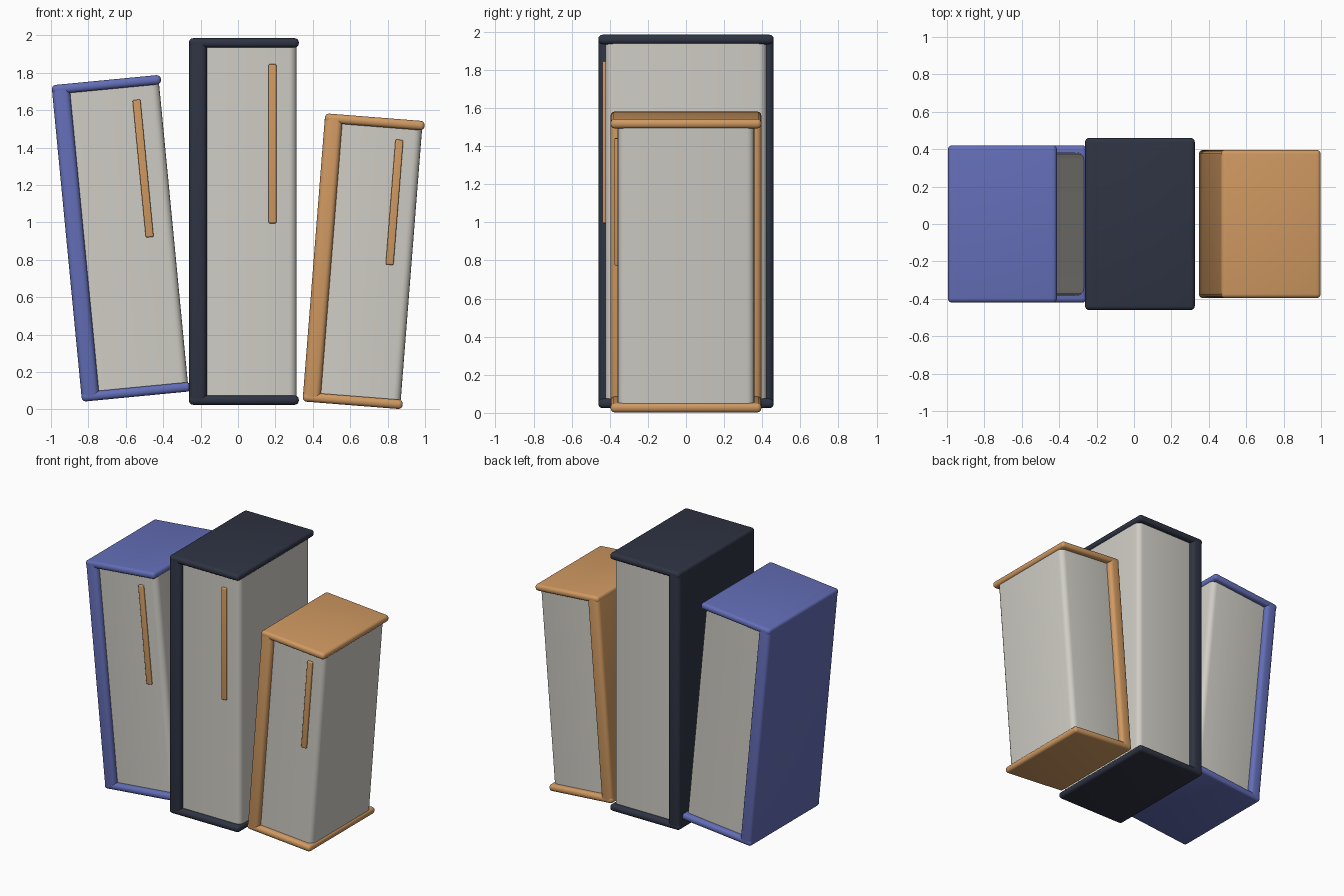
import bpy, bmesh
from math import radians
from mathutils import Matrix, Vector

if "Cube" in bpy.data.objects:
    bpy.data.objects.remove(bpy.data.objects["Cube"])


def material(name, rgb):
    m = bpy.data.materials.new(name)
    m.diffuse_color = (*rgb, 1)
    m.use_nodes = True
    m.node_tree.nodes["Principled BSDF"].inputs["Base Color"].default_value = m.diffuse_color
    return m


BLUE = material("blue cloth", (0.125, 0.155, 0.47))
NAVY = material("dark cloth", (0.028, 0.034, 0.056))
TAN = material("tan cloth", (0.63, 0.32, 0.12))
PAPER = material("paper", (0.63, 0.61, 0.56))


def box(name, lo, hi, radius, mat, place, vertical_only=False):
    """Rounded box between two corners, moved by the matrix of its book."""
    lo, hi = Vector(lo), Vector(hi)
    bm = bmesh.new()
    bmesh.ops.create_cube(bm, size=1, matrix=Matrix.Translation((lo + hi) / 2)
                          @ Matrix.Diagonal((*(hi - lo), 1)))
    edges = [e for e in bm.edges if not vertical_only
             or abs(e.verts[0].co.z - e.verts[1].co.z) > 0.001]
    bmesh.ops.bevel(bm, geom=edges, offset=radius, segments=4, profile=0.5,
                    affect='EDGES', clamp_overlap=True)
    mesh = bpy.data.meshes.new(name)
    bm.to_mesh(mesh)
    bm.free()
    mesh.materials.append(mat)
    obj = bpy.data.objects.new(name, mesh)
    bpy.context.collection.objects.link(obj)
    obj.matrix_world = place
    bpy.ops.object.select_all(action='DESELECT')
    obj.select_set(True)
    bpy.context.view_layer.objects.active = obj
    bpy.ops.object.shade_smooth_by_angle(angle=radians(35))


def book(name, x, z, tilt, w, h, d, mat):
    """Book whose lower left corner sits at (x, z); d is half its depth."""
    place = Matrix.Translation((x, 0, z)) @ Matrix.Rotation(radians(tilt), 4, 'Y')
    t, inner = 0.05, d - 0.037
    # spine and the two cover boards
    box(name + "_spine", (0, -d, 0), (0.095, d, h), 0.028, mat, place)
    box(name + "_bottom_cover", (0, -d, 0), (w, d, t), 0.022, mat, place)
    box(name + "_top_cover", (0, -d, h - t), (w, d, h), 0.022, mat, place)
    # page block with rounded upright edges
    box(name + "_pages", (0.03, -inner, t / 2), (w - 0.012, inner, h - t / 2),
        0.04, PAPER, place, True)
    # raised strip on the front of the pages
    cx, cz, half = 0.76 * w, 0.712 * h, 0.217 * h
    box(name + "_bookmark", (cx - 0.021, -inner - 0.016, cz - half),
        (cx + 0.021, -inner + 0.016, cz + half), 0.007, TAN, place)


book("left_book", -0.834, 0.041, -5.5, 0.585, 1.70, 0.42, BLUE)
book("middle_book", -0.262, 0.025, 0, 0.587, 1.96, 0.46, NAVY)
book("right_book", 0.345, 0.043, 4.5, 0.535, 1.545, 0.396, TAN)
